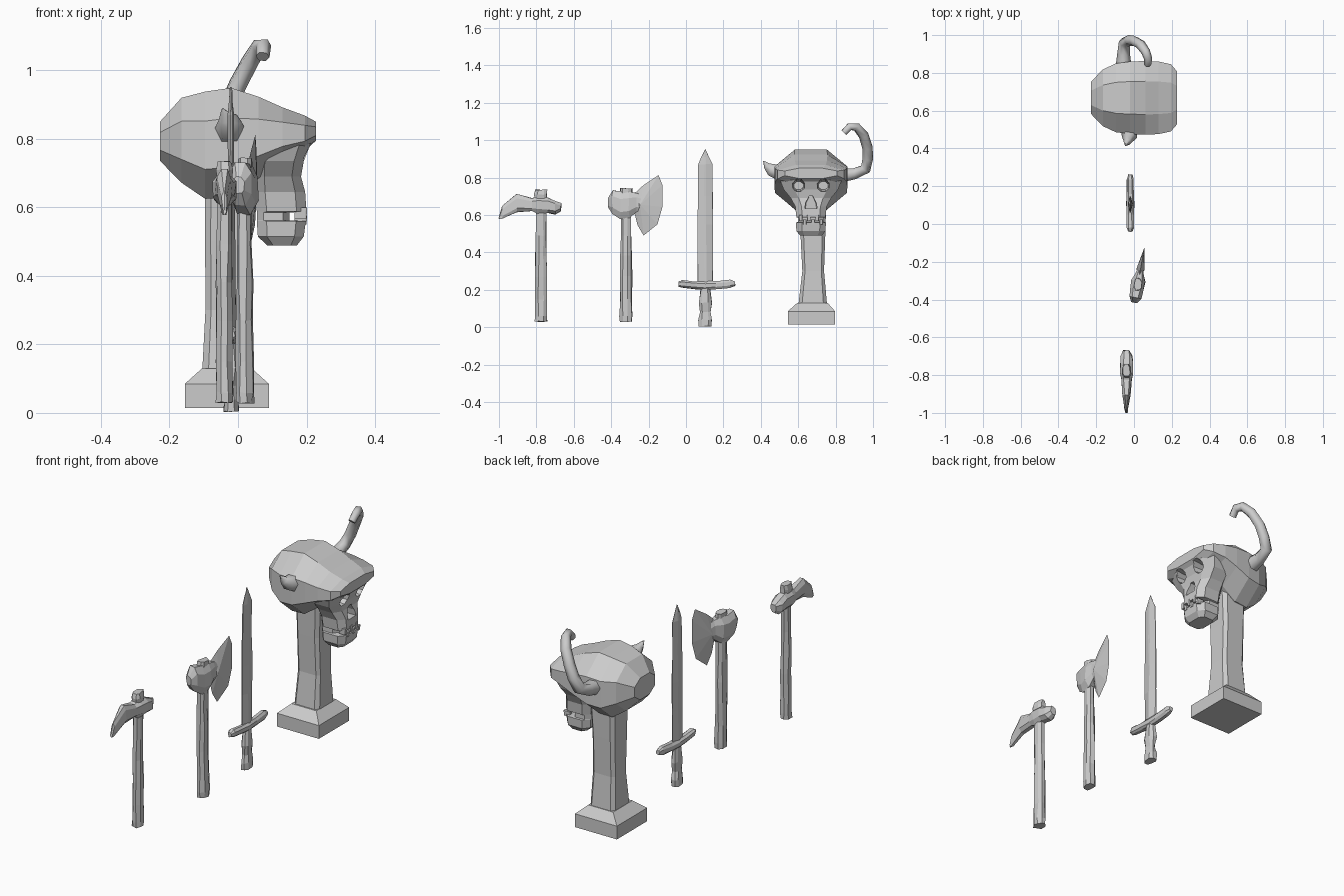
import bpy, bmesh, random
from math import radians
from mathutils import Matrix, Vector

random.seed(4)


def make(name, bm):
    bmesh.ops.remove_doubles(bm, verts=bm.verts, dist=0.0005)
    bmesh.ops.recalc_face_normals(bm, faces=bm.faces)
    me = bpy.data.meshes.new(name)
    bm.to_mesh(me)
    bm.free()
    ob = bpy.data.objects.new(name, me)
    bpy.context.collection.objects.link(ob)
    return ob


def loft(name, axis, sections, c=0.5, jitter=0.0):
    """Chamfered-box rings; each section is (t, a0, a1, b0, b1) across the axis."""
    unit = [(1, c), (c, 1), (-c, 1), (-1, c), (-1, -c), (-c, -1), (c, -1), (1, -c)]
    bm = bmesh.new()
    rings = []
    for t, a0, a1, b0, b1 in sections:
        ring = []
        for u, v in unit:
            a = (a0 + a1) / 2 + u * (a1 - a0) / 2
            b = (b0 + b1) / 2 + v * (b1 - b0) / 2
            p = {'x': (t, a, b), 'y': (a, t, b), 'z': (a, b, t)}[axis]
            ring.append(bm.verts.new([q + random.uniform(-jitter, jitter) for q in p]))
        rings.append(ring)
    for r, s in zip(rings, rings[1:]):
        for i in range(8):
            j = (i + 1) % 8
            bm.faces.new((r[i], r[j], s[j], s[i]))
    bm.faces.new(rings[0])
    bm.faces.new(rings[-1])
    return make(name, bm)


def plate(name, outline, centre, half):
    """Thin-edged blade in the YZ plane, thickest at its centre."""
    bm = bmesh.new()
    ring = [bm.verts.new((0, y, z)) for y, z in outline]
    for side in (-half, half):
        hub = bm.verts.new((side, *centre))
        for i, v in enumerate(ring):
            bm.faces.new((v, ring[(i + 1) % len(ring)], hub))
    return make(name, bm)


def handle(name, x, y, top):
    zs = [0.03, 0.06, 0.15, 0.27, 0.38, 0.49, top]
    rs = [0.032, 0.033, 0.031, 0.03, 0.03, 0.028, 0.028]
    return loft(name, 'z', [(z, x - r * 0.75, x + r * 0.75, y - r, y + r)
                            for z, r in zip(zs, rs)], 0.45, 0.003)


def tube(name, points):
    cu = bpy.data.curves.new(name, 'CURVE')
    cu.dimensions = '3D'
    cu.bevel_depth = 1
    cu.bevel_resolution = 1
    cu.use_fill_caps = True
    sp = cu.splines.new('POLY')
    sp.points.add(len(points) - 1)
    for p, (x, y, z, r) in zip(sp.points, points):
        p.co = (x, y, z, 1)
        p.radius = r
    ob = bpy.data.objects.new(name, cu)
    bpy.context.collection.objects.link(ob)
    bpy.ops.object.select_all(action='DESELECT')
    ob.select_set(True)
    bpy.context.view_layer.objects.active = ob
    bpy.ops.object.convert(target='MESH')


def carve(targets, cutter):
    for ob in targets:
        m = ob.modifiers.new('carve', 'BOOLEAN')
        m.operation = 'DIFFERENCE'
        m.solver = 'EXACT'
        m.object = cutter
        bpy.context.view_layer.objects.active = ob
        bpy.ops.object.modifier_apply(modifier=m.name)
    bpy.data.objects.remove(cutter)


# Pick: handle, curved head, wedge on top
px = -0.04
handle('pick_handle', px, -0.775, 0.70)
pick = [(-1.0, .585, .008, .004), (-.984, .614, .034, .008), (-.904, .663, .047, .02),
        (-.824, .655, .036, .028), (-.79, .653, .046, .034), (-.74, .65, .042, .034),
        (-.70, .64, .036, .03), (-.668, .642, .02, .018)]
loft('pick_head', 'y', [(y, px - t, px + t, z - h, z + h) for y, z, h, t in pick], 0.5, 0.003)
loft('pick_wedge', 'z', [(.67, px - .02, px + .02, -.805, -.745), (.71, px - .024, px + .024, -.815, -.742),
                         (.733, px - .018, px + .018, -.808, -.742)], 0.5, 0.003)

# Axe: handle, hub, blade and wedge, turned slightly about the handle
axe_hub = [(-.417, .665, .025, .016), (-.392, .668, .062, .03), (-.345, .652, .072, .036),
           (-.30, .655, .068, .036), (-.26, .668, .05, .022), (-.2, .66, .03, .01)]
axe = [handle('axe_handle', 0, -0.321, 0.70),
       loft('axe_hub', 'y', [(y, -t, t, z - h, z + h) for y, z, h, t in axe_hub], 0.5, 0.003),
       plate('axe_blade', [(-.275, .61), (-.258, .545), (-.225, .49), (-.15, .55), (-.123, .642),
                           (-.123, .76), (-.144, .813), (-.225, .76), (-.275, .715)], (-.24, .655), .022),
       loft('axe_wedge', 'z', [(.69, -.02, .02, -.355, -.285), (.742, -.02, .02, -.35, -.287)], 0.5, 0.004)]
pivot = Vector((0, -0.321, 0))
for ob in axe:
    ob.matrix_world = (Matrix.Translation(pivot + Vector((.02, 0, 0)))
                       @ Matrix.Rotation(radians(-10), 4, 'Z') @ Matrix.Translation(-pivot))

# Sword: blade with diamond section, guard, grip
sx, sy = -0.02, 0.103
loft('sword_blade', 'z', [(z, sx - t, sx + t, sy - w, sy + w) for z, w, t in
                          [(.22, .04, .013), (.4, .042, .012), (.55, .041, .011), (.7, .04, .01),
                           (.87, .037, .009), (.91, .02, .006), (.95, .002, .002)]], 0.15, 0.002)
guard = [(-.04, .23, .012, .01), (-.02, .232, .02, .018), (.05, .224, .02, .018), (.103, .222, .023, .021),
         (.16, .224, .02, .018), (.235, .232, .022, .018), (.262, .232, .012, .01)]
loft('sword_guard', 'y', [(y, sx - t, sx + t, z - h, z + h) for y, z, h, t in guard], 0.5, 0.002)
loft('sword_grip', 'z', [(z, sx - w * .6, sx + w * .6, sy - w, sy + w) for z, w in
                         [(0.004, .034), (.04, .035), (.08, .026), (.13, .034), (.21, .024)]], 0.5, 0.003)

# Plinth and pillar
loft('plinth', 'z', [(.015, -.155, .09, .545, .797), (.085, -.155, .09, .545, .797),
                     (.13, -.105, .04, .595, .757)], 1.0)
loft('pillar', 'z', [(.11, -.105, .042, .60, .755), (.3, -.095, .035, .622, .738),
                     (.5, -.096, .034, .612, .745), (.68, -.097, .045, .605, .75)], 0.75)

# Skull: cranium along x, face and jaw along z
yc = 0.668
cranium = loft('cranium', 'x', [(x, yc - w, yc + w, b, t) for x, b, t, w in
                                [(-.228, .736, .85, .085), (-.165, .672, .92, .15), (-.096, .625, .938, .182),
                                 (-.02, .63, .949, .192), (.06, .685, .923, .195), (.13, .735, .892, .192),
                                 (.195, .765, .868, .178), (.228, .795, .85, .14)]], 0.45)
face = loft('face_and_jaw', 'z', [(z, x0, x1, yc - w, yc + w) for z, x0, x1, w in
                                  [(.84, .05, .2, .13), (.785, .05, .212, .165), (.735, .05, .192, .145),
                                   (.69, .05, .184, .108), (.645, .05, .196, .084), (.588, .055, .2, .078),
                                   (.585, .055, .15, .07), (.562, .055, .15, .07), (.56, .055, .198, .08),
                                   (.515, .058, .192, .078), (.489, .085, .172, .058)]], 0.6)

# Eye sockets and nose hole
for s in (-1, 1):
    y = yc + s * .066
    carve([cranium, face], loft('eye_cutter', 'x', [(.13, y - .025, y + .025, .735, .778),
                                                    (.3, y - .042, y + .042, .706, .802)], 0.4))
carve([face], loft('nose_cutter', 'z', [(.635, .15, .26, yc - .033, yc + .033), (.665, .15, .26, yc - .028, yc + .028),
                                        (.70, .15, .26, yc - .01, yc + .01)], 0.9))

# Teeth, alternating upper and lower
for i in range(6):
    y = yc + (i - 2.5) * 0.022
    lo, hi = ((.568, .60), (.55, .576))[i % 2]
    loft('tooth', 'z', [(lo, .165, .2, y - .009, y + .009), (hi, .165, .202, y - .01, y + .01)], 0.8)

# Long curved horn and broken horn stub
tube('long_horn', [(-.055, .82, .81, .044), (-.055, .90, .82, .034), (-.05, .96, .845, .031),
                   (-.025, .972, .90, .029), (0, .97, .96, .028), (.035, .95, 1.025, .027),
                   (.062, .912, 1.07, .024), (.075, .875, 1.072, .022), (.072, .845, 1.04, .02)])
tube('broken_horn', [(-.025, .53, .815, .05), (-.025, .46, .84, .04), (-.035, .435, .86, .022),
                     (-.045, .415, .888, .003)])
